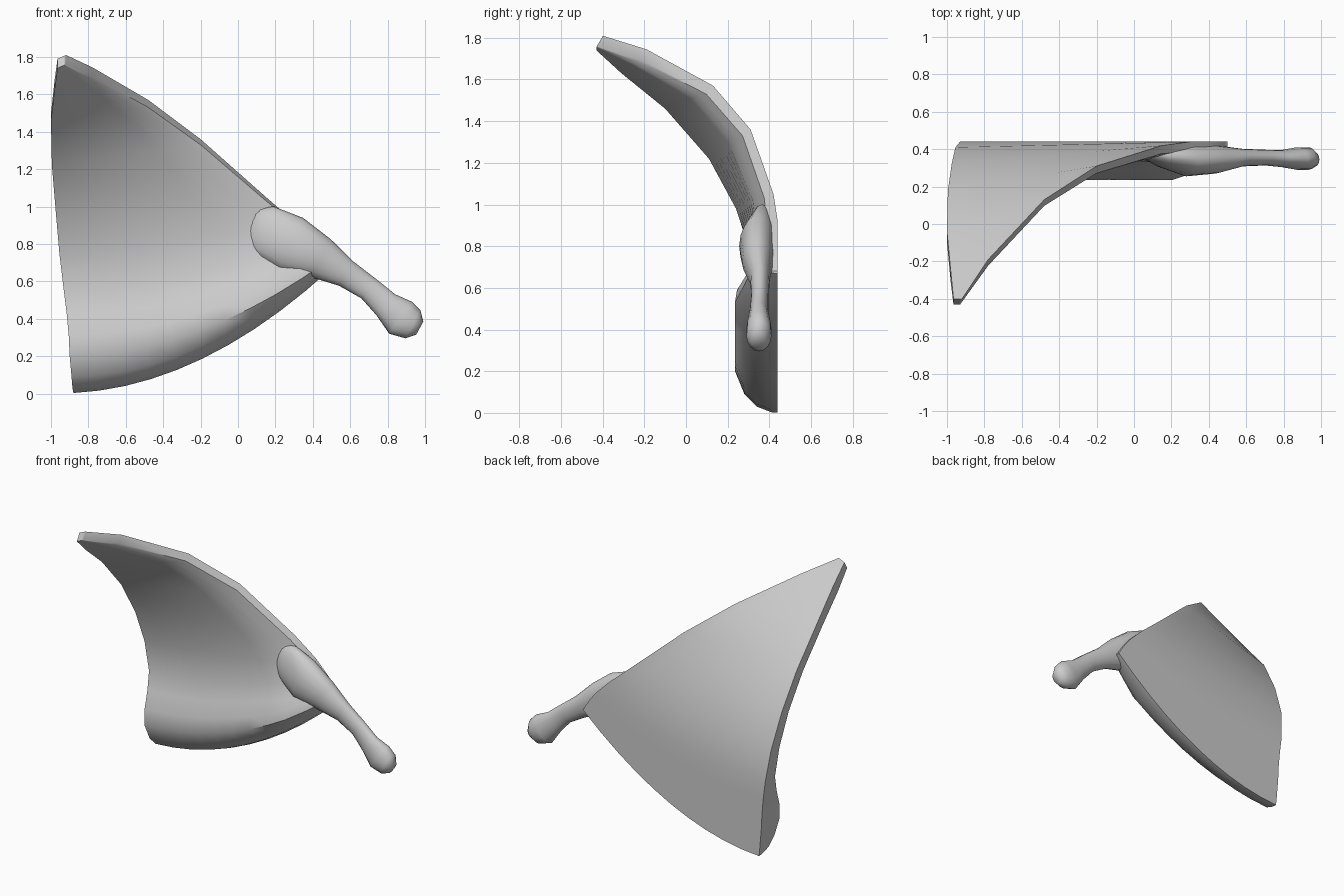
import bpy, math
from mathutils import Vector

if "Cube" in bpy.data.objects:
    bpy.data.objects.remove(bpy.data.objects["Cube"])


def make(name, verts, faces, angle=40):
    mesh = bpy.data.meshes.new(name)
    mesh.from_pydata(verts, [], faces)
    mesh.update()
    ob = bpy.data.objects.new(name, mesh)
    bpy.context.collection.objects.link(ob)
    bpy.ops.object.select_all(action='DESELECT')
    ob.select_set(True)
    bpy.context.view_layer.objects.active = ob
    bpy.ops.object.mode_set(mode='EDIT')
    bpy.ops.mesh.select_all(action='SELECT')
    bpy.ops.mesh.normals_make_consistent(inside=False)
    bpy.ops.object.mode_set(mode='OBJECT')
    bpy.ops.object.shade_smooth_by_angle(angle=math.radians(angle))
    return ob


# Curved blade: each row runs from the left edge to the top / handle edge
# left point, right point, downward sag, thickness (y, z)
ROWS = [
    ((-0.965, -0.40, 1.79), (-0.92, -0.40, 1.81), 0.00, 0.03, 0.05),
    ((-0.98, -0.25, 1.68), (-0.78, -0.19, 1.745), 0.00, 0.06, 0.05),
    ((-1.00, -0.04, 1.50), (-0.48, 0.13, 1.57), 0.00, 0.06, 0.04),
    ((-0.995, 0.18, 1.25), (-0.20, 0.31, 1.36), 0.00, 0.07, 0.03),
    ((-0.975, 0.32, 1.00), (0.15, 0.42, 1.05), 0.00, 0.08, 0.02),
    ((-0.955, 0.41, 0.76), (0.30, 0.44, 0.92), 0.02, 0.095, 0.01),
    ((-0.93, 0.44, 0.54), (0.40, 0.44, 0.82), 0.05, 0.11, 0.00),
    ((-0.915, 0.44, 0.42), (0.44, 0.44, 0.77), 0.08, 0.15, 0.00),
    ((-0.905, 0.44, 0.31), (0.46, 0.44, 0.74), 0.10, 0.195, 0.00),
    ((-0.90, 0.44, 0.20), (0.48, 0.44, 0.71), 0.12, 0.205, 0.00),
    ((-0.89, 0.44, 0.09), (0.49, 0.44, 0.69), 0.14, 0.16, 0.00),
    ((-0.885, 0.44, 0.03), (0.50, 0.44, 0.68), 0.15, 0.10, 0.00),
    ((-0.88, 0.44, 0.003), (0.50, 0.44, 0.67), 0.15, 0.03, 0.00),
]
N = 10
back, front = [], []
for left, right, sag, ty, tz in ROWS:
    for j in range(N + 1):
        t = j / N
        p = Vector(left).lerp(Vector(right), t)
        p.z -= sag * 4 * t * (1 - t)
        taper = 1 - 0.45 * max(0, (t - 0.8) / 0.2)
        back.append(p)
        front.append(p - Vector((0, ty * taper, tz)))
R, W = len(ROWS), N + 1
total = R * W
faces = []
for i in range(R - 1):
    for j in range(N):
        a = i * W + j
        faces.append((a, a + 1, a + W + 1, a + W))
        faces.append(tuple(k + total for k in (a, a + W, a + W + 1, a + 1)))
# Rim joining the two skins
rim = (list(range(W)) + [i * W + N for i in range(1, R)]
       + [(R - 1) * W + j for j in range(N - 1, -1, -1)]
       + [i * W for i in range(R - 2, 0, -1)])
for a, b in zip(rim, rim[1:] + rim[:1]):
    faces.append((a, b, b + total, a + total))
make("blade", back + front, faces)

# Handle: oval rings along a drooping path (x, y, z, half width, half depth)
RINGS = [
    (0.02, 0.39, 0.90, 0.08, 0.02), (0.14, 0.365, 0.87, 0.14, 0.06),
    (0.28, 0.345, 0.80, 0.155, 0.09), (0.44, 0.345, 0.725, 0.115, 0.075),
    (0.58, 0.355, 0.64, 0.075, 0.047), (0.70, 0.355, 0.56, 0.065, 0.042),
    (0.79, 0.35, 0.475, 0.075, 0.046), (0.87, 0.35, 0.405, 0.105, 0.06),
    (0.935, 0.35, 0.37, 0.085, 0.06), (0.972, 0.345, 0.35, 0.04, 0.035),
]
S = 16
verts, faces = [], []
for i, (x, y, z, w, d) in enumerate(RINGS):
    a, b = RINGS[max(i - 1, 0)], RINGS[min(i + 1, len(RINGS) - 1)]
    along = Vector((b[0] - a[0], 0, b[2] - a[2])).normalized()
    side = Vector((-along.z, 0, along.x))
    for k in range(S):
        t = 2 * math.pi * k / S
        verts.append(Vector((x, y, z)) + side * w * math.cos(t)
                     + Vector((0, d * math.sin(t), 0)))
for i in range(len(RINGS) - 1):
    for k in range(S):
        n = (k + 1) % S
        faces.append((i * S + k, i * S + n, (i + 1) * S + n, (i + 1) * S + k))
faces += [tuple(range(S)), tuple(range(len(verts) - S, len(verts)))]
make("handle", verts, faces, 70)
